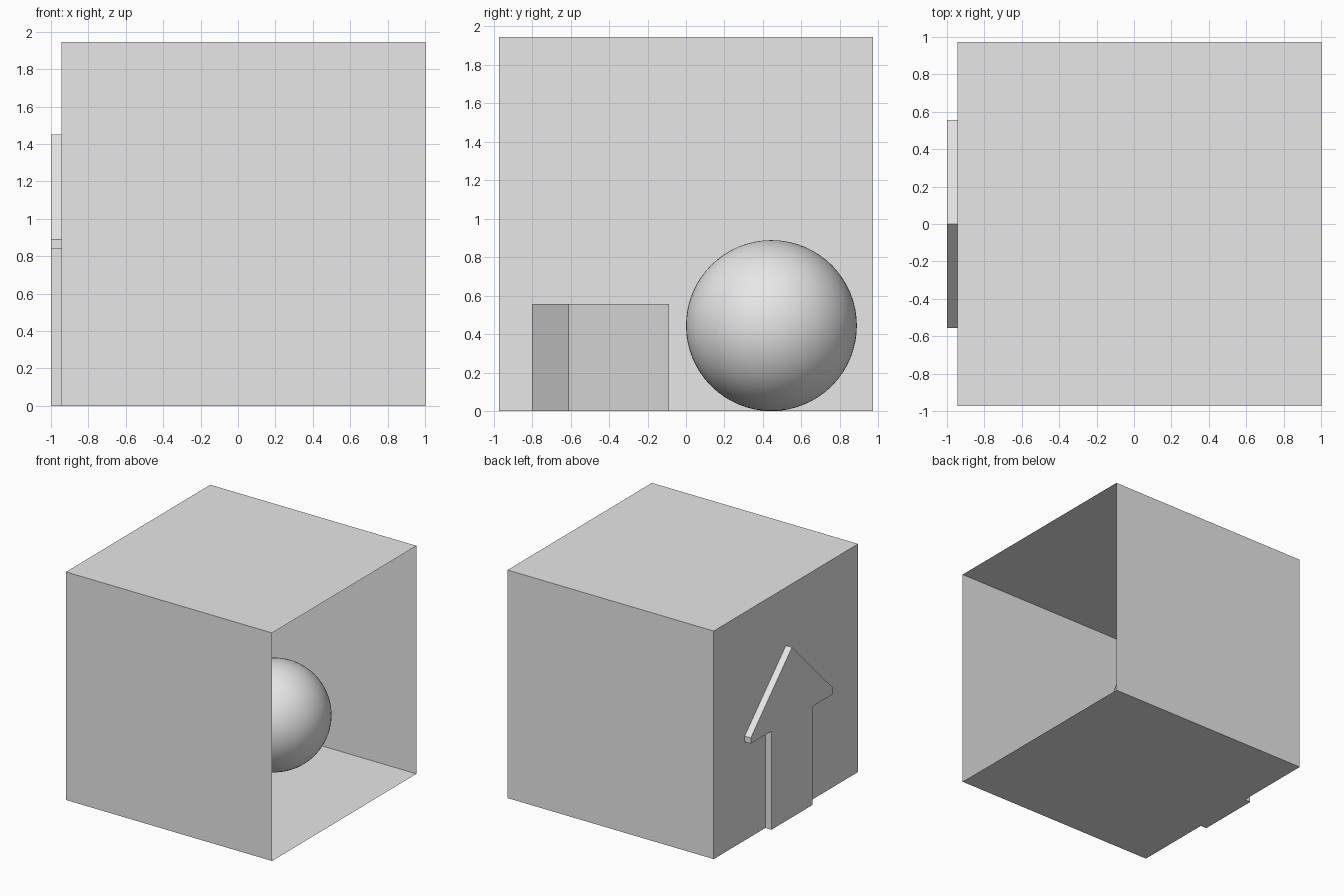
import bpy
import bmesh
from math import radians

default = bpy.data.objects.get("Cube")
if default:
    bpy.data.objects.remove(default, do_unlink=True)

GREY = (0.8, 0.8, 0.8, 1.0)
grey = bpy.data.materials.new("plain_grey")
grey.use_nodes = True
grey.diffuse_color = GREY
grey.node_tree.nodes["Principled BSDF"].inputs["Base Color"].default_value = GREY

CENTRE_X = 0.03    # middle of the room
ROOM = 1.945       # room side length


def finish(name):
    obj = bpy.context.object
    obj.name = obj.data.name = name
    obj.data.materials.append(grey)
    return obj


# Room: thin-walled cube, open on the +x side
bpy.ops.mesh.primitive_cube_add(size=ROOM, location=(CENTRE_X, 0, ROOM / 2))
room = finish("open_room")
bm = bmesh.new()
bm.from_mesh(room.data)
bm.normal_update()
open_side = [f for f in bm.faces if f.normal.x > 0.9]
bmesh.ops.delete(bm, geom=open_side, context='FACES_ONLY')
bm.to_mesh(room.data)
bm.free()

# Block: small cube turned on the floor
BLOCK = 0.555
bpy.ops.mesh.primitive_cube_add(size=BLOCK, location=(CENTRE_X, -0.445, BLOCK / 2),
                                rotation=(0, 0, radians(20)))
finish("turned_block")

# Ball: smooth sphere resting on the floor
RADIUS = 0.444
bpy.ops.mesh.primitive_uv_sphere_add(segments=64, ring_count=32, radius=RADIUS,
                                     location=(CENTRE_X, 0.444, RADIUS))
finish("ball")
bpy.ops.object.shade_smooth()

# Arrow: upright plate on the outside of the -x wall
half = [(0.277, 0), (0.277, 0.84), (0.555, 0.84), (0.555, 0.89)]
outline = half + [(0, 1.45)] + [(-y, z) for y, z in reversed(half)]
wall_x = CENTRE_X - ROOM / 2
bm = bmesh.new()
face = bm.faces.new([bm.verts.new((wall_x, y, z)) for y, z in outline])
side = bmesh.ops.extrude_face_region(bm, geom=[face], use_keep_orig=True)
for v in side["geom"]:
    if isinstance(v, bmesh.types.BMVert):
        v.co.x = -1.0
bmesh.ops.recalc_face_normals(bm, faces=bm.faces)
mesh = bpy.data.meshes.new("arrow_plate")
bm.to_mesh(mesh)
bm.free()
arrow = bpy.data.objects.new("arrow_plate", mesh)
bpy.context.collection.objects.link(arrow)
mesh.materials.append(grey)
